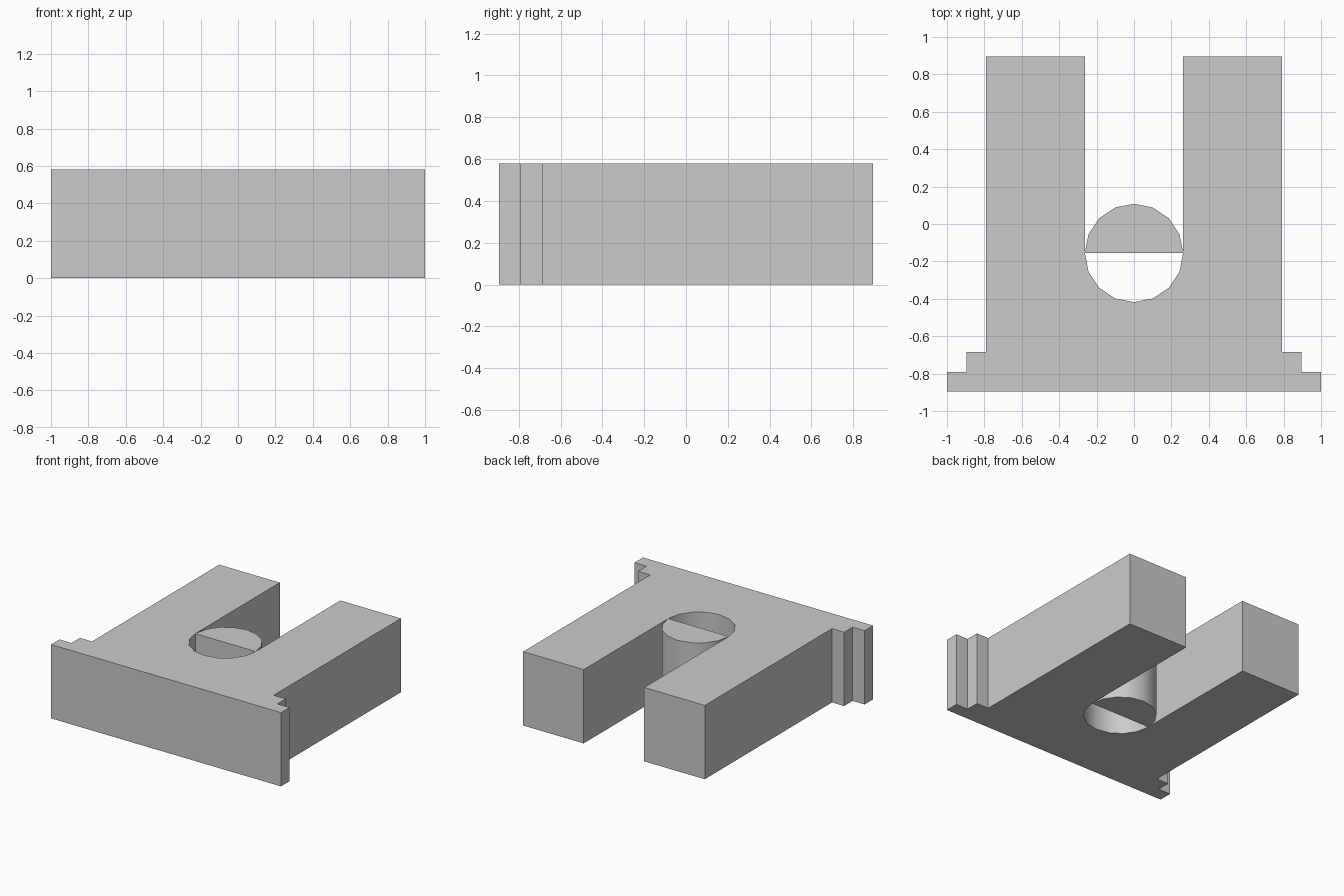
import bpy, bmesh
from math import sin, cos, pi

if "Cube" in bpy.data.objects:
    bpy.data.objects.remove(bpy.data.objects["Cube"])

H = 0.58              # height of both parts
R, CY, N = 0.263, -0.155, 8   # arc radius, centre y, segments per half circle


def arc(a0, a1):
    return [(R * cos(a0 + (a1 - a0) * i / N), CY + R * sin(a0 + (a1 - a0) * i / N))
            for i in range(N + 1)]


def extrude(name, pts, arc_start):
    """Extrude a counter-clockwise outline; N sides from arc_start are smooth."""
    bm = bmesh.new()
    lo = [bm.verts.new((x, y, 0)) for x, y in pts]
    hi = [bm.verts.new((x, y, H)) for x, y in pts]
    bm.faces.new(lo[::-1])
    bm.faces.new(hi)
    for i in range(len(pts)):
        j = (i + 1) % len(pts)
        f = bm.faces.new((lo[i], lo[j], hi[j], hi[i]))
        f.smooth = arc_start <= i < arc_start + N
    mesh = bpy.data.meshes.new(name)
    bm.to_mesh(mesh)
    bm.free()
    obj = bpy.data.objects.new(name, mesh)
    bpy.context.collection.objects.link(obj)
    return obj


# U-shaped body with a stepped foot, mirrored about x = 0
half = [(1, -0.895), (1, -0.79), (0.895, -0.79), (0.895, -0.685),
        (0.79, -0.685), (0.79, 0.895), (R, 0.895)]
slot = arc(0, -pi)
outline = half + slot + [(-x, y) for x, y in reversed(half)]
extrude("slotted_body", outline, len(half))

# Half-round plug standing in the slot
extrude("half_round_plug", arc(0, pi), 0)
